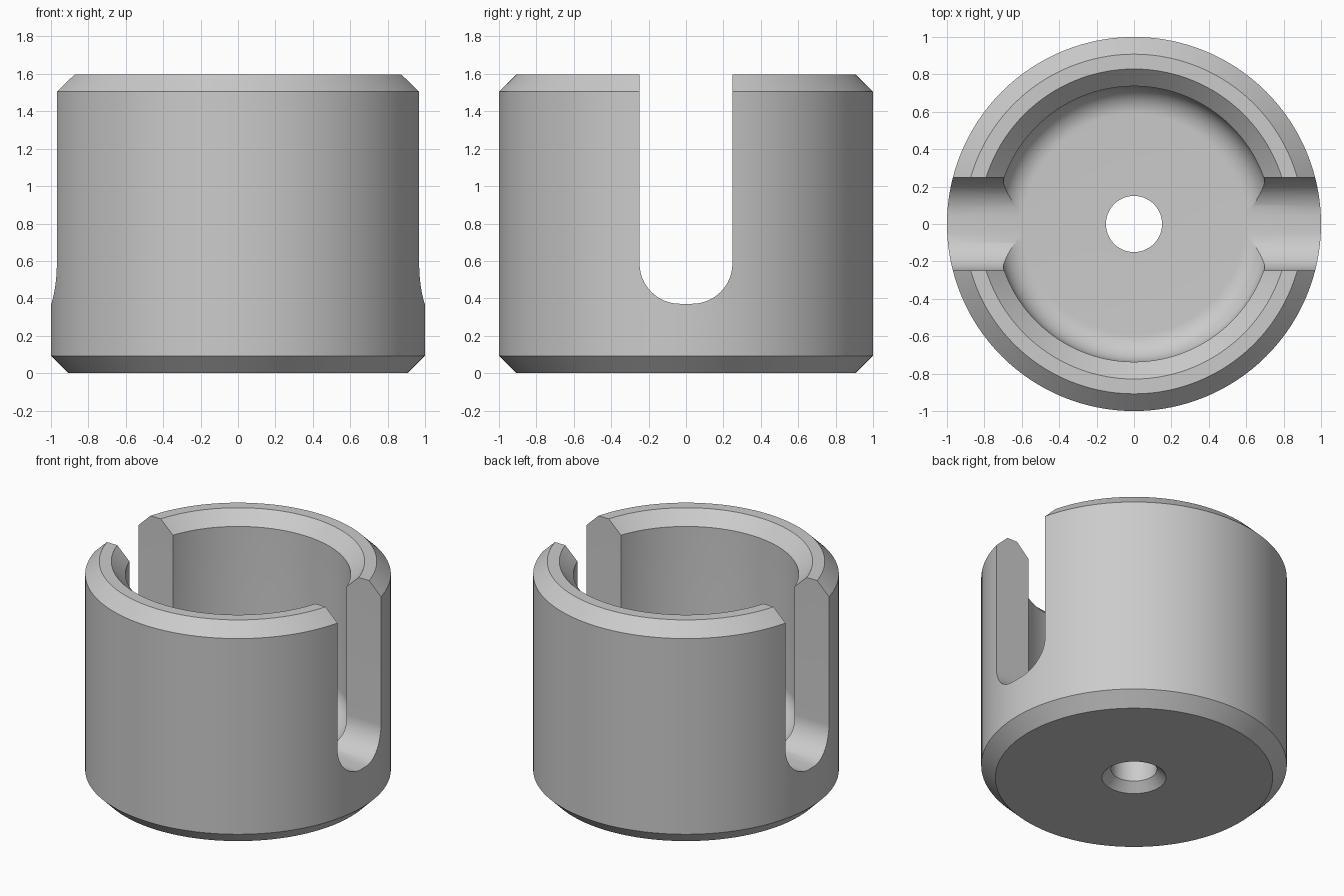
import bpy, bmesh, math

if "Cube" in bpy.data.objects:
    bpy.data.objects.remove(bpy.data.objects["Cube"])

SEGMENTS = 128
grey = bpy.data.materials.new("plain grey")
grey.diffuse_color = (0.6, 0.6, 0.6, 1)
grey.use_nodes = True
grey.node_tree.nodes["Principled BSDF"].inputs["Base Color"].default_value = grey.diffuse_color


def arc(cx, cz, r, start, end, steps):
    """Points along a circular arc, angles in degrees."""
    angles = [math.radians(start + (end - start) * i / steps) for i in range(steps + 1)]
    return [(cx + r * math.cos(a), cz + r * math.sin(a)) for a in angles]


def make_object(name, bm):
    bmesh.ops.recalc_face_normals(bm, faces=bm.faces)
    mesh = bpy.data.meshes.new(name)
    bm.to_mesh(mesh)
    bm.free()
    mesh.materials.append(grey)
    obj = bpy.data.objects.new(name, mesh)
    bpy.context.collection.objects.link(obj)
    return obj


def lathe(name, profile):
    """Revolve a closed (radius, z) profile about the z axis."""
    bm = bmesh.new()
    rings = []
    for i in range(SEGMENTS):
        a = 2 * math.pi * i / SEGMENTS
        rings.append([bm.verts.new((r * math.cos(a), r * math.sin(a), z)) for r, z in profile])
    n = len(profile)
    for i in range(SEGMENTS):
        p, q = rings[i], rings[(i + 1) % SEGMENTS]
        for j in range(n):
            k = (j + 1) % n
            bm.faces.new((p[j], q[j], q[k], p[k]))
    return make_object(name, bm)


def prism_x(name, outline, half_length):
    """Extrude a (y, z) outline along x."""
    bm = bmesh.new()
    face = bm.faces.new([bm.verts.new((-half_length, y, z)) for y, z in outline])
    out = bmesh.ops.extrude_face_region(bm, geom=[face])
    moved = [v for v in out["geom"] if isinstance(v, bmesh.types.BMVert)]
    bmesh.ops.translate(bm, verts=moved, vec=(2 * half_length, 0, 0))
    return make_object(name, bm)


# Cup: chamfered outside, countersunk floor hole, filleted floor, chamfered rim
FLOOR, BORE, FILLET = 0.37, 0.737, 0.15
profile = [(0.21, 0), (0.908, 0), (1, 0.092), (1, 1.505), (0.908, 1.597),
           (0.829, 1.597), (BORE, 1.505)]
profile += arc(BORE - FILLET, FLOOR + FILLET, FILLET, 0, -90, 14)
profile += [(0.15, FLOOR), (0.15, 0.06)]
cup = lathe("cup_body", profile)

# Round-bottomed slot through both side walls
W, R, BOTTOM = 0.248, 0.215, FLOOR + 0.001
outline = [(-W, 1.9)]
outline += arc(-W + R, BOTTOM + R, R, 180, 270, 16)
outline += arc(W - R, BOTTOM + R, R, 270, 360, 16)
outline += [(W, 1.9)]
slot = prism_x("slot_cutter", outline, 1.3)
slot.hide_render = True

cut = cup.modifiers.new("side slots", 'BOOLEAN')
cut.operation = 'DIFFERENCE'
cut.solver = 'EXACT'
cut.object = slot

# Apply the cut, remove the cutter, and smooth the round surfaces
bpy.context.view_layer.objects.active = cup
bpy.ops.object.select_all(action='DESELECT')
cup.select_set(True)
bpy.ops.object.modifier_apply(modifier=cut.name)
bpy.data.objects.remove(slot)
bpy.ops.object.shade_smooth_by_angle(angle=math.radians(25))
